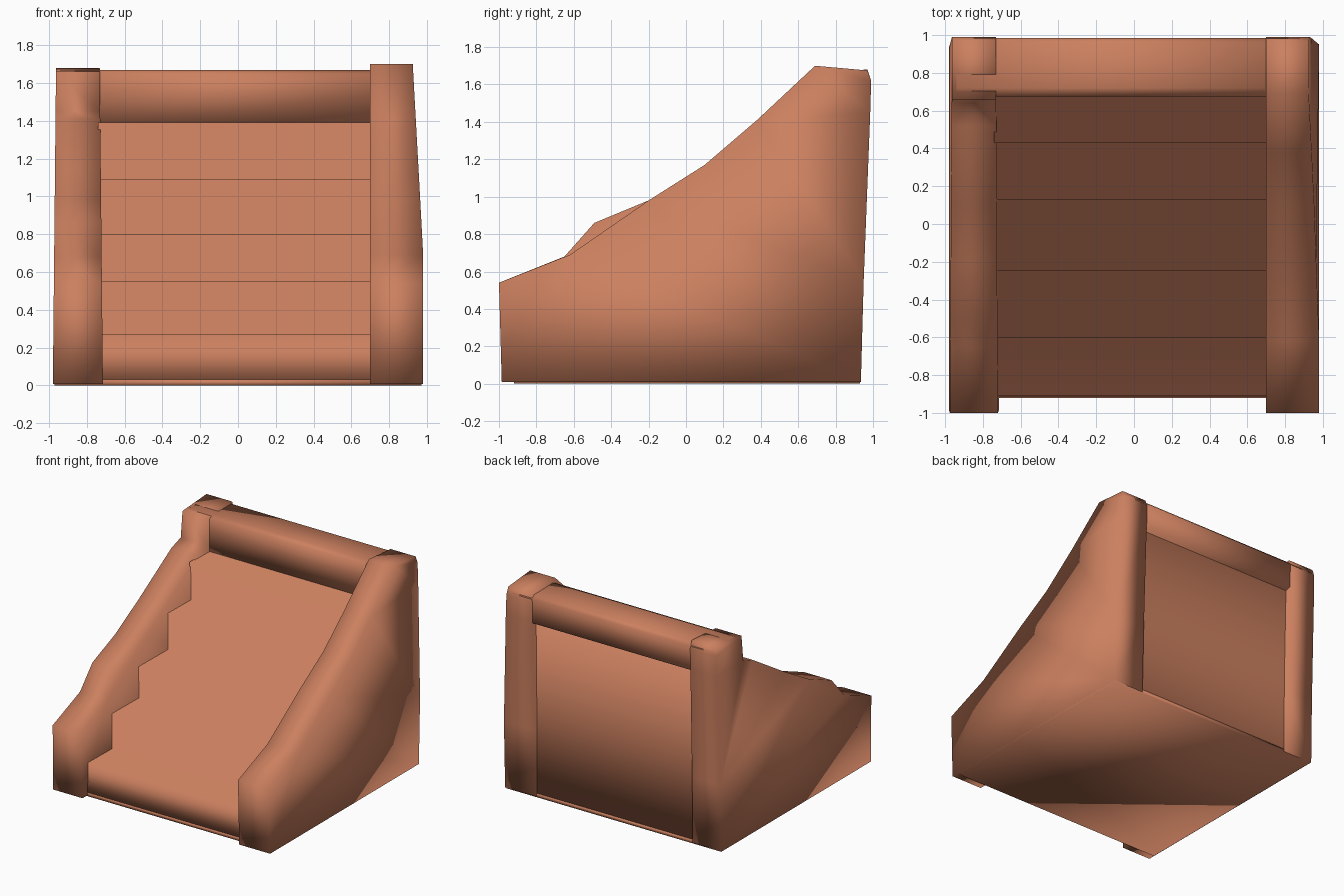
import bpy, bmesh

if "Cube" in bpy.data.objects:
    bpy.data.objects.remove(bpy.data.objects["Cube"])

clay = bpy.data.materials.new("terracotta")
clay.diffuse_color = (0.60, 0.215, 0.115, 1)
clay.use_nodes = True
clay.node_tree.nodes["Principled BSDF"].inputs["Base Color"].default_value = clay.diffuse_color


def prism(name, profile, inner, outer, ends=True):
    """Extrude a (y, z) profile across x; inner and outer give x at height z."""
    bm = bmesh.new()
    a = [bm.verts.new((inner(z), y, z)) for y, z in profile]
    b = [bm.verts.new((outer(z), y, z)) for y, z in profile]
    n = len(profile)
    for i in range(n):
        j = (i + 1) % n
        bm.faces.new((a[i], a[j], b[j], b[i]))
    if ends:
        bm.faces.new(a)
        bm.faces.new(b)
    bmesh.ops.recalc_face_normals(bm, faces=bm.faces)
    # make sure an open tube also points outward (top-most face looks up)
    bm.normal_update()
    top = max(bm.faces, key=lambda f: f.calc_center_median().z)
    if top.normal.z < -0.1:
        bmesh.ops.reverse_faces(bm, faces=bm.faces)
    bmesh.ops.triangulate(bm, faces=[f for f in bm.faces if len(f.verts) > 4])
    for f in bm.faces:
        f.smooth = True
    me = bpy.data.meshes.new(name)
    bm.to_mesh(me)
    bm.free()
    me.materials.append(clay)
    ob = bpy.data.objects.new(name, me)
    bpy.context.collection.objects.link(ob)
    return ob


# Stair flight, with the back panel almost flush with the side walls
noses = [(-0.91, 0.27), (-0.60, 0.55), (-0.25, 0.80), (0.13, 1.09), (0.43, 1.39)]
steps = [(-0.92, 0.015)]
for i, (y, z) in enumerate(noses):
    nxt = noses[i + 1][0] if i + 1 < len(noses) else 0.68
    steps += [(y, z), (nxt, z - 0.005)]
steps += [(0.68, 1.48), (0.935, 1.48), (0.925, 0.7), (0.925, 0.015)]
prism("stair_flight", steps, lambda z: -0.74, lambda z: 0.72, ends=False)

# Top landing beam, its ends buried in the side walls
prism("top_landing", [(0.675, 1.36), (0.675, 1.55), (0.675, 1.65), (0.72, 1.67),
                      (0.96, 1.665), (0.985, 1.64), (0.98, 1.44)],
      lambda z: -0.94, lambda z: 0.88)


# Right side wall, rising in one slope to the landing; outer face leans in at the top
prism("right_wall", [(-0.985, 0.008), (-1.0, 0.54), (-0.62, 0.69), (-0.20, 0.98),
                     (0.10, 1.17), (0.38, 1.41), (0.69, 1.70), (0.97, 1.675),
                     (0.99, 1.62), (0.985, 1.45), (0.95, 0.55), (0.935, 0.008)],
      lambda z: 0.70, lambda z: 0.98 - 0.055 * max(0, z - 0.7))

# Left side wall, rougher and notched below the landing
prism("left_wall", [(-0.985, 0.008), (-1.0, 0.54), (-0.65, 0.68), (-0.49, 0.86),
                    (-0.20, 0.98), (0.10, 1.15), (0.52, 1.41), (0.64, 1.45),
                    (0.66, 1.66), (0.97, 1.68), (0.99, 1.62), (0.985, 1.45),
                    (0.95, 0.55), (0.935, 0.008)],
      lambda z: -0.715 - 0.01 * z, lambda z: -0.98 + 0.01 * z)

# Flat underside closing the base
prism("underside", [(-0.92, 0.0), (-0.92, 0.03), (0.93, 0.03), (0.93, 0.0)],
      lambda z: -0.97, lambda z: 0.97)
